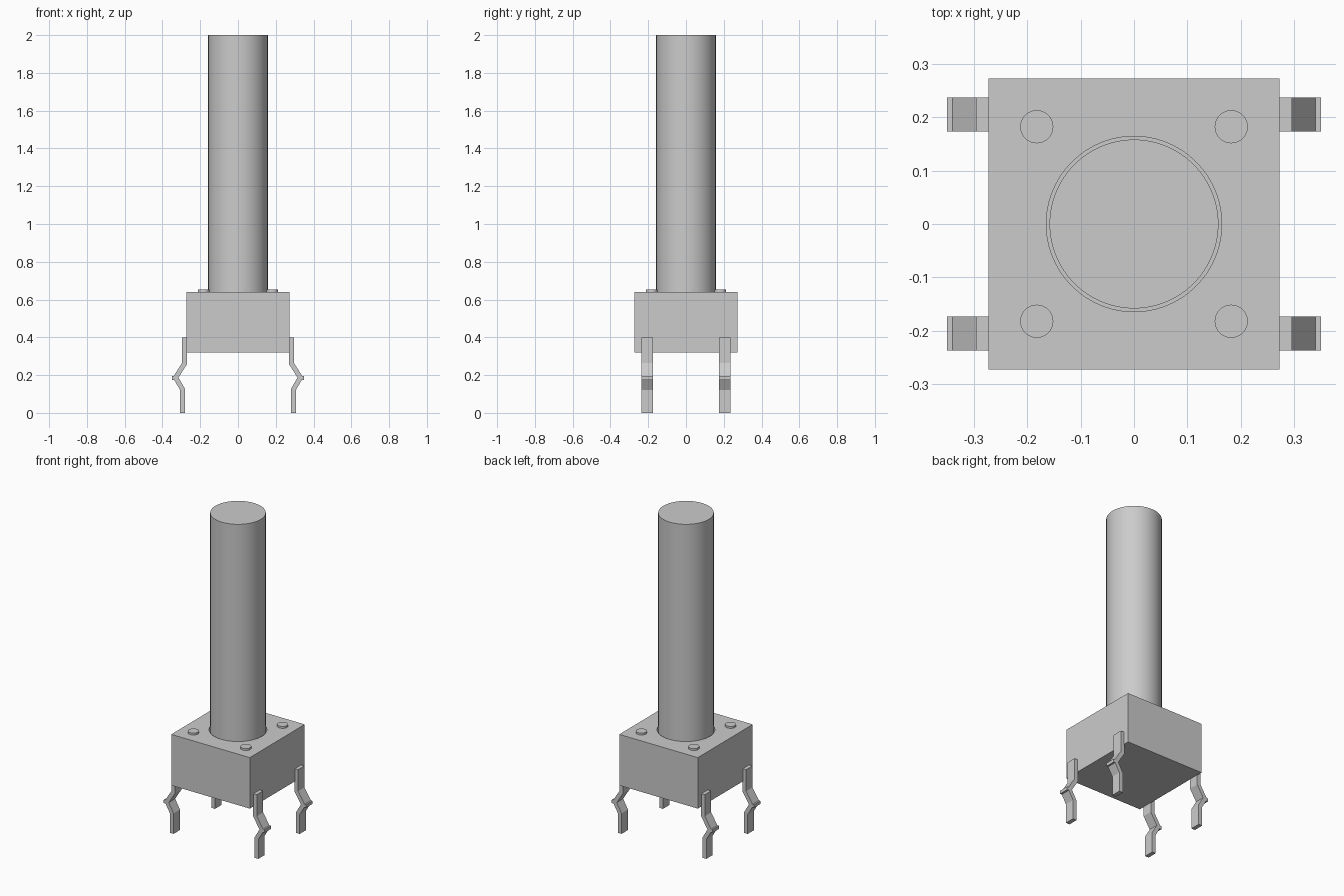
import bpy
import bmesh

old = bpy.data.objects.get("Cube")
if old:
    bpy.data.objects.remove(old, do_unlink=True)

grey = bpy.data.materials.new("plain grey")
grey.use_nodes = True
colour = (0.6, 0.6, 0.6, 1)
grey.diffuse_color = colour
grey.node_tree.nodes["Principled BSDF"].inputs["Base Color"].default_value = colour


def finish(obj, name):
    obj.name = name
    obj.data.name = name
    obj.data.materials.append(grey)
    return obj


def cylinder(name, x, y, radius, bottom, top, sides):
    bpy.ops.mesh.primitive_cylinder_add(
        vertices=sides, radius=radius, depth=top - bottom,
        location=(x, y, (top + bottom) / 2))
    bpy.ops.object.shade_smooth_by_angle()
    return finish(bpy.context.object, name)


# Square housing with a round well for the plunger
BODY, BASE, TOP = 0.545, 0.32, 0.64
bpy.ops.mesh.primitive_cube_add(size=1, location=(0, 0, (BASE + TOP) / 2))
housing = finish(bpy.context.object, "housing")
housing.scale = (BODY, BODY, TOP - BASE)
bpy.ops.object.transform_apply(location=False, rotation=False, scale=True)

well = cylinder("well_cutter", 0, 0, 0.164, 0.6, 0.8, 96)
well.hide_render = True
well.hide_viewport = True
cut = housing.modifiers.new("well", "BOOLEAN")
cut.operation = "DIFFERENCE"
cut.solver = "EXACT"
cut.object = well

# Long plunger
cylinder("plunger", 0, 0, 0.158, 0.6, 2.0, 96)

# Bent terminal outline in x and z, from the top outside downwards
LEG = [(0.296, 0.40), (0.296, 0.265), (0.34, 0.195), (0.35, 0.195),
       (0.35, 0.175), (0.338, 0.175), (0.307, 0.122), (0.307, 0),
       (0.281, 0), (0.281, 0.128), (0.315, 0.187), (0.27, 0.258), (0.27, 0.40)]


def terminal(name, sx, y, width=0.063):
    bm = bmesh.new()
    face = bm.faces.new([bm.verts.new((sx * x, y - width / 2, z)) for x, z in LEG])
    solid = bmesh.ops.extrude_face_region(bm, geom=[face])
    moved = [v for v in solid["geom"] if isinstance(v, bmesh.types.BMVert)]
    bmesh.ops.translate(bm, verts=moved, vec=(0, width, 0))
    bmesh.ops.recalc_face_normals(bm, faces=bm.faces)
    mesh = bpy.data.meshes.new(name)
    bm.to_mesh(mesh)
    bm.free()
    obj = bpy.data.objects.new(name, mesh)
    bpy.context.collection.objects.link(obj)
    finish(obj, name)


# Four corner rivets and four terminals
for sx, side in ((1, "left"), (-1, "right")):
    for sy, end in ((-1, "front"), (1, "back")):
        cylinder(f"{end}_{side}_rivet", sx * 0.182, sy * 0.182, 0.031, 0.63, 0.652, 48)
        terminal(f"{end}_{side}_terminal", sx, sy * 0.205)
